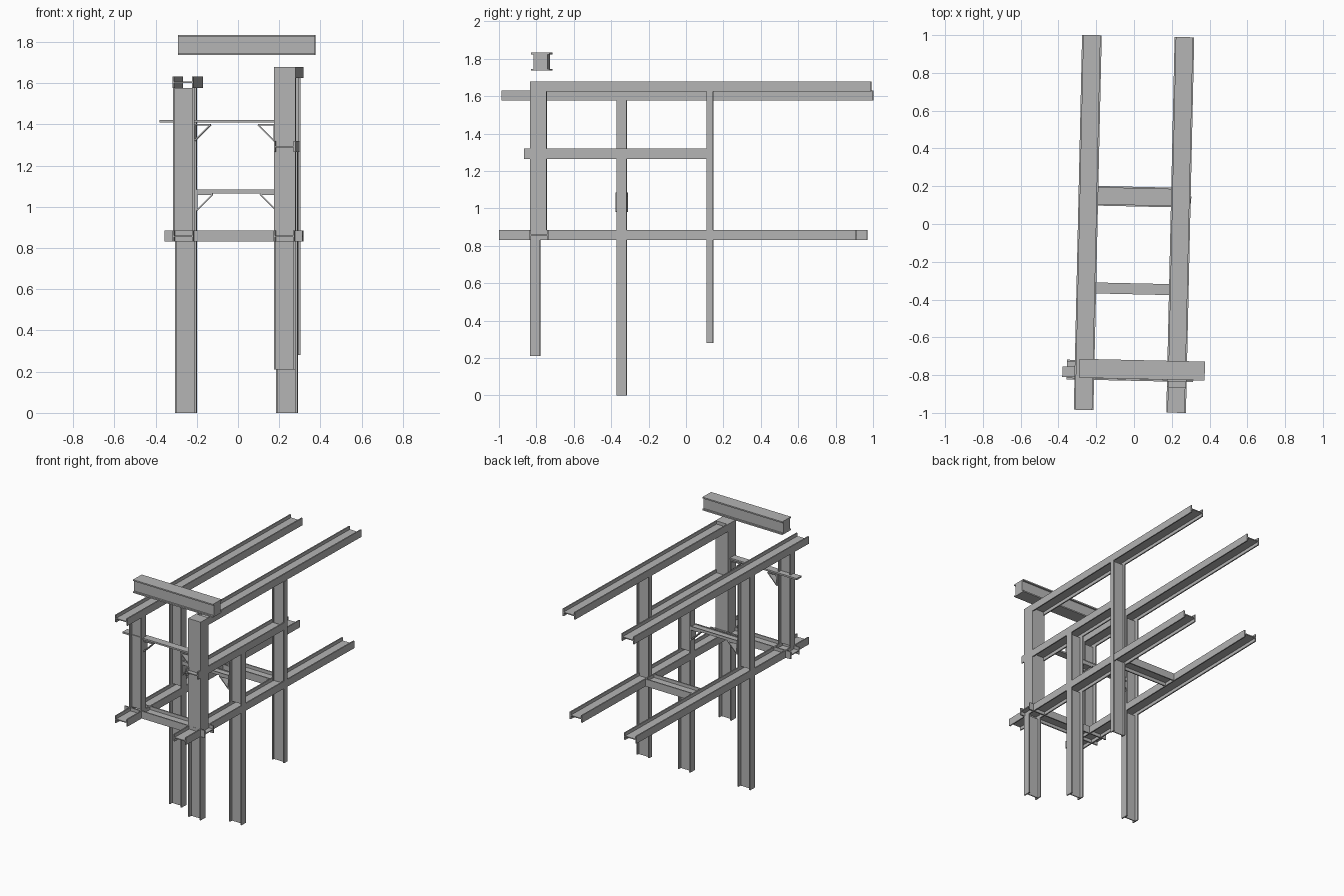
import bpy
import bmesh
from math import radians
from mathutils import Matrix, Vector

cube = bpy.data.objects.get("Cube")
if cube:
    bpy.data.objects.remove(cube, do_unlink=True)

steel = bpy.data.materials.new("steel grey")
steel.use_nodes = True
GREY = (0.46, 0.46, 0.46, 1)
steel.diffuse_color = GREY
steel.node_tree.nodes["Principled BSDF"].inputs["Base Color"].default_value = GREY

X, Y, Z = Vector((1, 0, 0)), Vector((0, 1, 0)), Vector((0, 0, 1))
SKEW = Matrix.Rotation(radians(-1.27), 4, "Z")  # whole frame sits slightly turned
DEPTH, FLANGE = 0.104, 0.054                    # standard section size
SIDE = 0.245                                    # frame half spacing
LOW, MID, HIGH_R, HIGH_L = 0.858, 1.292, 1.604, 1.652


def extrude(name, profile, start, end, u):
    """Sweep a 2D profile from start to end; u is the profile's first axis."""
    start, end = Vector(start), Vector(end)
    v = (end - start).normalized().cross(u)
    bm = bmesh.new()
    rings = [[bm.verts.new(p + u * a + v * b) for a, b in profile]
             for p in (start, end)]
    n = len(profile)
    for i in range(n):
        j = (i + 1) % n
        bm.faces.new((rings[0][i], rings[0][j], rings[1][j], rings[1][i]))
    bm.faces.new(rings[0][::-1])
    bm.faces.new(rings[1])
    bmesh.ops.recalc_face_normals(bm, faces=bm.faces)
    bm.transform(SKEW)
    mesh = bpy.data.meshes.new(name)
    bm.to_mesh(mesh)
    bm.free()
    mesh.materials.append(steel)
    obj = bpy.data.objects.new(name, mesh)
    bpy.context.collection.objects.link(obj)
    return obj


def h_profile(depth=DEPTH, flange=FLANGE, tf=0.009, tw=0.007):
    d, f, i, w = depth / 2, flange / 2, depth / 2 - tf, tw / 2
    half = [(d, -f), (d, f), (i, f), (i, w)]
    return half + [(-i, w), (-i, f), (-d, f), (-d, -f), (-i, -f), (-i, -w), (i, -w), (i, -f)]


def box_profile(a, b):
    return [(-a / 2, -b / 2), (a / 2, -b / 2), (a / 2, b / 2), (-a / 2, b / 2)]


def long_beam(name, x, z, y0, y1):
    extrude(name, h_profile(), (x, y0, z), (x, y1, z), X)


def cross_beam(name, y, z, x0, x1, **size):
    extrude(name, h_profile(**size), (x0, y, z), (x1, y, z), Y)


def column(name, x, y, spans, **size):
    for k, (z0, z1) in enumerate(spans):
        extrude(f"{name}_{k + 1}", h_profile(**size), (x, y, z0), (x, y, z1), X)


# Lengthwise beams
long_beam("lower_beam_left", SIDE, LOW, -0.994, 0.915)
long_beam("lower_beam_right", -SIDE, LOW, -0.99, 0.965)
long_beam("upper_beam_left", SIDE, HIGH_L, -0.742, 0.995)
long_beam("upper_beam_right", -SIDE, HIGH_R, -0.99, 0.995)
long_beam("middle_beam_left", SIDE, MID, -0.86, 0.12)

# Columns, broken where they meet beams
below, above = LOW - FLANGE / 2, LOW + FLANGE / 2
mid_under, mid_top = MID - FLANGE / 2, MID + FLANGE / 2
column("front_post_left", SIDE, -0.802, [(0.21, below)])
column("front_post_right", -SIDE, -0.808, [(above, HIGH_R - FLANGE / 2)])
column("middle_post_left", SIDE, -0.339, [(0, below), (above, mid_under)])
column("middle_post_right", -SIDE, -0.35, [(0, below), (above, HIGH_R - FLANGE / 2)])
column("rear_post_left", SIDE + 0.003, 0.134, [(0.28, HIGH_L - FLANGE / 2)], flange=0.036)
extrude("front_box_post", box_profile(DEPTH, 0.09),
        (SIDE, -0.784, below + 0.03), (SIDE, -0.784, 1.679), X)

# Cross beams at the lower level
cross_beam("front_cross_beam", -0.778, LOW, -0.338, 0.332)
inner = SIDE - DEPTH / 2
cross_beam("rear_cross_beam", 0.145, LOW, -inner, inner)

# Slim cross rails with triangular braces beneath
cross_beam("middle_cross_rail", -0.343, 1.074, -inner, inner,
           depth=0.058, flange=0.021, tf=0.005, tw=0.008)
extrude("front_cross_rail", box_profile(0.055, 0.012),
        (-0.362, -0.79, 1.416), (0.28, -0.79, 1.416), Y)


def brace(name, side, y, top, width):
    wall, tip, drop = side * inner, side * (inner - 0.078), top - 0.078
    bars = {"arm": ((wall, y, top), (tip, y, top)),
            "plate": ((wall, y, top), (wall, y, drop)),
            "strut": ((tip, y, top), (wall, y, drop))}
    for part, (a, b) in bars.items():
        extrude(f"{name}_{part}", box_profile(width, 0.007), a, b, Y)


for label, side in (("left", 1), ("right", -1)):
    brace(f"middle_brace_{label}", side, -0.343, 1.06, 0.058)
    brace(f"front_brace_{label}", side, -0.79, 1.398, 0.045)

# Header girder raised above the front posts
HX0, HX1, HY = -0.273, 0.392, -0.77
for label, z in (("top", 1.829), ("bottom", 1.741)):
    extrude(f"header_{label}_flange", box_profile(0.1, 0.01), (HX0, HY, z), (HX1, HY, z), Y)
extrude("header_web", box_profile(0.074, 0.08), (HX0, HY, 1.785), (HX1, HY, 1.785), Y)
